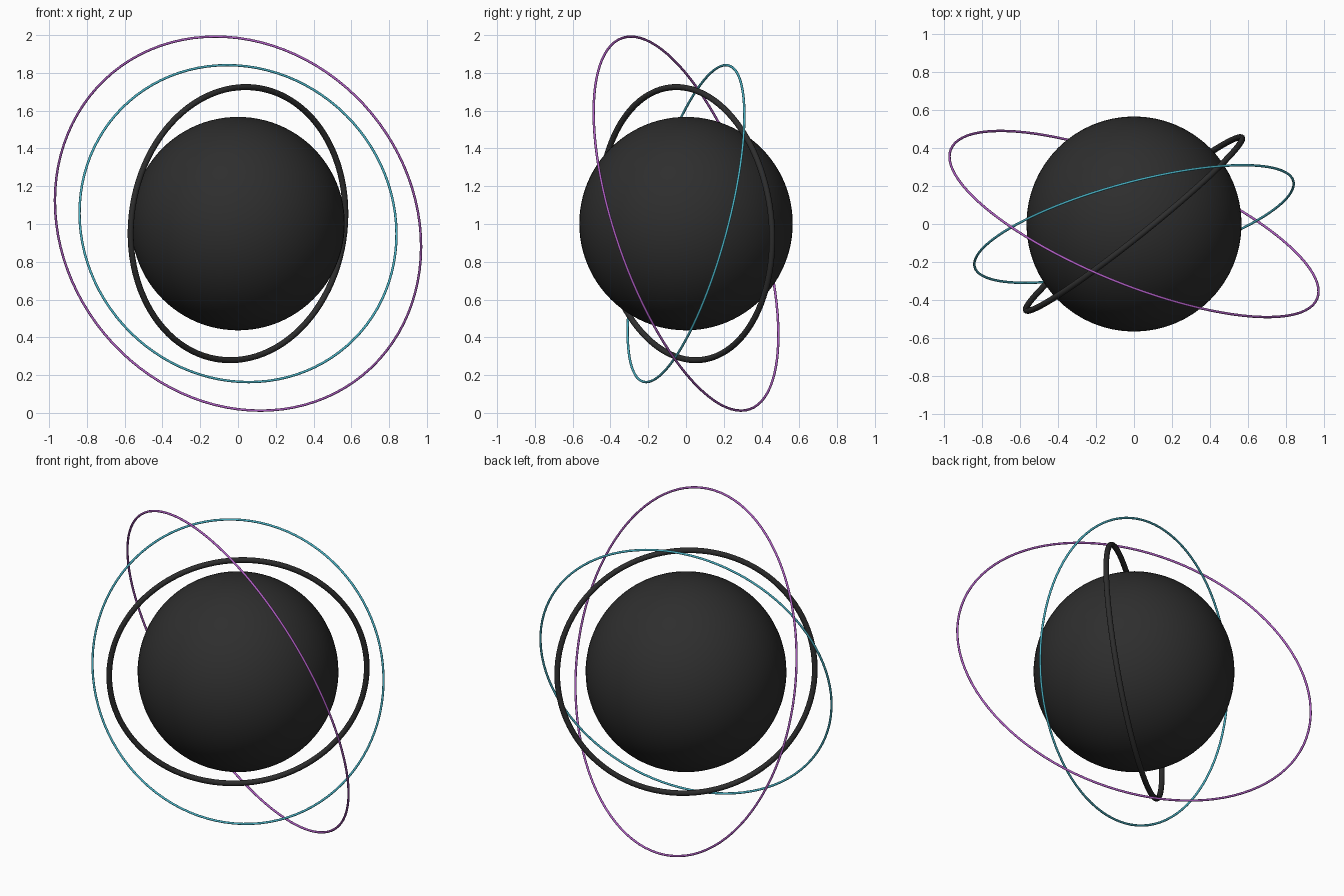
import bpy
from mathutils import Vector

if "Cube" in bpy.data.objects:
    bpy.data.objects.remove(bpy.data.objects["Cube"])

CENTER = Vector((0, 0, 1.002))


def material(name, rgb):
    mat = bpy.data.materials.new(name)
    mat.diffuse_color = (*rgb, 1)
    mat.use_nodes = True
    mat.node_tree.nodes["Principled BSDF"].inputs["Base Color"].default_value = mat.diffuse_color
    return mat


def finish(name, mat):
    obj = bpy.context.object
    obj.name = name
    obj.data.materials.append(mat)
    bpy.ops.object.shade_smooth()
    return obj


charcoal = material("charcoal", (0.027, 0.027, 0.027))
teal = material("teal", (0.07, 0.45, 0.56))
purple = material("purple", (0.42, 0.11, 0.53))

# Central sphere
bpy.ops.mesh.primitive_uv_sphere_add(segments=64, ring_count=48, radius=0.565, location=CENTER)
finish("core_sphere", charcoal)

# Tilted rings: name, radius, tube radius, axis, colour
rings = [
    ("inner_ring", 0.726, 0.016, (-0.62, 0.775, 0.09), charcoal),
    ("middle_ring", 0.867, 0.0065, (0.252, -0.934, 0.252), teal),
    ("outer_ring", 1.039, 0.0065, (0.36, 0.882, 0.303), purple),
]
for name, radius, tube, axis, mat in rings:
    bpy.ops.mesh.primitive_torus_add(
        major_radius=radius, minor_radius=tube,
        major_segments=100, minor_segments=12, location=CENTER,
        rotation=Vector(axis).to_track_quat('Z', 'Y').to_euler())
    finish(name, mat)
